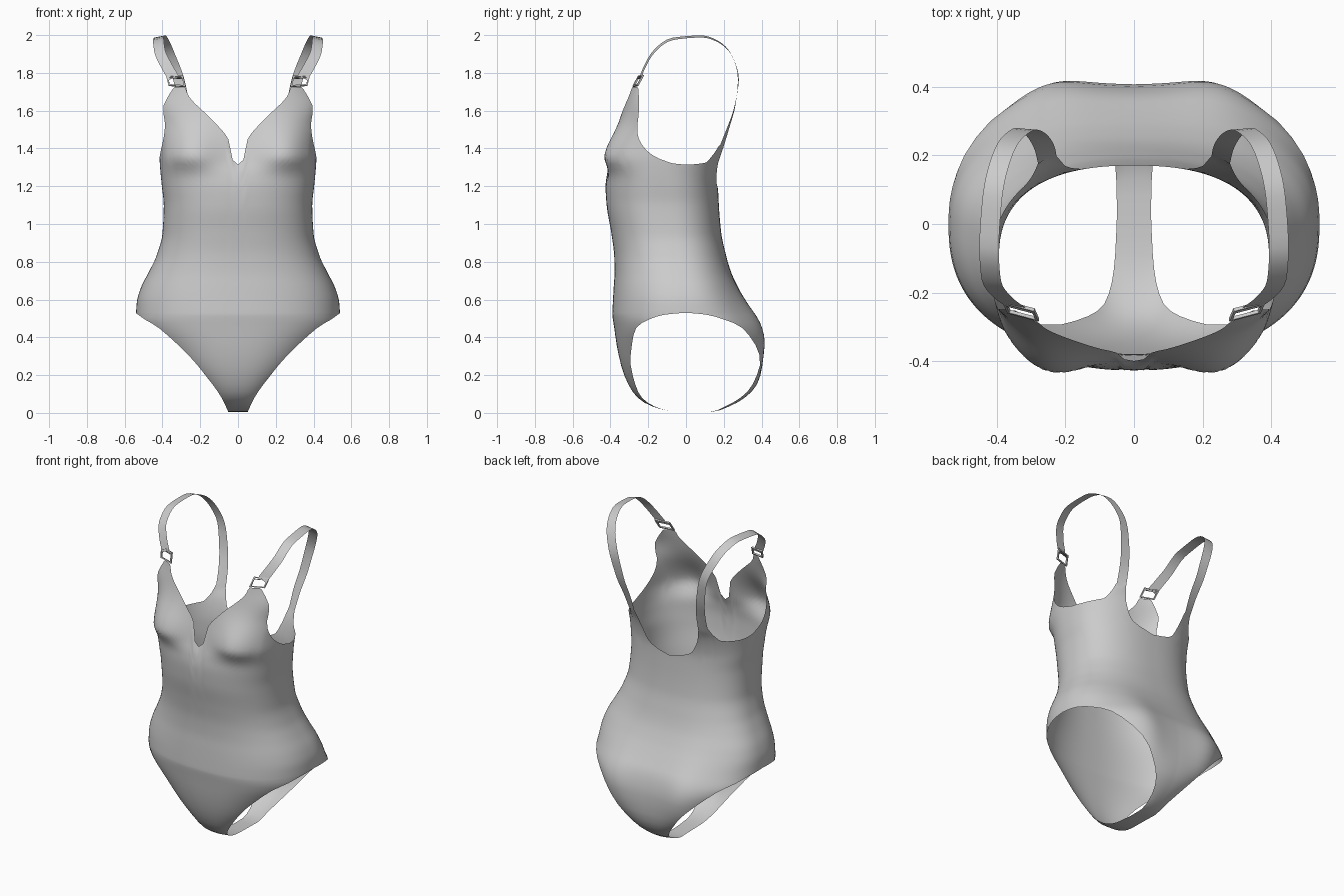
import bpy, bmesh
from math import sin, cos, pi, exp, radians
from mathutils import Vector

cube = bpy.data.objects.get("Cube")
if cube:
    bpy.data.objects.remove(cube)

grey = bpy.data.materials.new("light_grey_fabric")
grey.use_nodes = True
grey.diffuse_color = (0.6, 0.6, 0.6, 1)
grey.node_tree.nodes["Principled BSDF"].inputs["Base Color"].default_value = (0.6, 0.6, 0.6, 1)

POW = 0.83       # squareness of the body rings
COLS = 80        # columns from centre front round to centre back
HIP = 0.53       # height of the leg opening's top


def smooth(keys, t):
    """Monotone cubic through rows of (position, value, value, ...)."""
    n = len(keys)
    t = min(max(t, keys[0][0]), keys[-1][0])
    i = max(k for k in range(n - 1) if keys[k][0] <= t)
    h = keys[i + 1][0] - keys[i][0]
    s = (t - keys[i][0]) / h
    out = []
    for c in range(1, len(keys[0])):
        def slope(k):
            return (keys[k + 1][c] - keys[k][c]) / (keys[k + 1][0] - keys[k][0])

        def tangent(k):
            if k == 0 or k == n - 1:
                return slope(min(k, n - 2))
            a, b = slope(k - 1), slope(k)
            return 2 * a * b / (a + b) if a * b > 0 else 0
        a, b = keys[i][c], keys[i + 1][c]
        out.append(a + (b - a) * s * s * (3 - 2 * s)
                   + h * s * (1 - s) * ((1 - s) * tangent(i) - s * tangent(i + 1)))
    return out


def power(v):
    return max(v, 0) ** POW


def bumps(x, z, front):
    """Bust and seat fullness added along y."""
    if front:
        spread = 0.12 if z > 1.36 else 0.05
        return -0.085 * exp(-((x - 0.27) / 0.115) ** 2 / 2 - ((z - 1.36) / spread) ** 2 / 2)
    return 0.034 * exp(-((x - 0.25) / 0.09) ** 2 / 2 - ((z - 0.38) / 0.16) ** 2 / 2)


def ring_point(w, yc, ym, a, z, front):
    """Point at angle a from the centre line on a squarish half ring."""
    c = power(abs(cos(a)))
    x = w * power(sin(a))
    return x, ym + (yc - ym) * c + bumps(x, z, front) * min(1, 2 * c), z


# Torso rings: height, half width, front y, back y, side y
TORSO = [(0.53, 0.54, -0.39, 0.355, 0), (0.59, 0.535, -0.387, 0.318, -0.005),
         (0.66, 0.515, -0.383, 0.278, -0.01),
         (0.75, 0.47, -0.378, 0.237, -0.03), (0.83, 0.432, -0.38, 0.213, -0.05),
         (0.95, 0.4, -0.395, 0.187, -0.08), (1.1, 0.393, -0.42, 0.174, -0.1),
         (1.2, 0.403, -0.426, 0.17, -0.11), (1.27, 0.41, -0.415, 0.18, -0.12),
         (1.34, 0.415, -0.385, 0.2, -0.12),
         (1.42, 0.417, -0.37, 0.24, -0.11), (1.52, 0.43, -0.352, 0.26, -0.1),
         (1.62, 0.46, -0.335, 0.27, -0.1), (1.72, 0.42, -0.325, 0.27, -0.1)]

# Top edge by angle: neckline, cup point, armhole, back strap root, low back
EDGE = [(0, 1.315), (0.04, 1.34), (0.08, 1.45), (0.17, 1.51), (0.36, 1.605),
        (0.58, 1.685), (0.68, 1.725), (0.88, 1.725), (0.97, 1.64), (1.06, 1.53),
        (1.22, 1.44), (1.45, 1.365), (1.7, 1.32), (1.9, 1.315), (2.3, 1.325),
        (2.42, 1.365), (2.49, 1.42), (2.63, 1.42), (2.7, 1.33), (2.85, 1.22), (pi, 1.175)]

# Leg panels from hip to crotch: step, height, ring half width, centre y, side y, arc
FRONT = [(0, 0.53, 0.54, -0.39, 0, 90), (1, 0.52, 0.54, -0.39, 0, 77),
         (2, 0.495, 0.54, -0.387, 0, 64), (3, 0.45, 0.53, -0.38, 0.015, 49),
         (4, 0.36, 0.45, -0.367, 0.02, 41), (5, 0.25, 0.33, -0.343, -0.03, 36),
         (6, 0.15, 0.2, -0.305, -0.1, 38), (7, 0.08, 0.135, -0.255, -0.12, 36),
         (8, 0.035, 0.1, -0.18, -0.11, 36), (9, 0.012, 0.085, -0.09, -0.08, 36),
         (10, 0.005, 0.077, 0.03, 0.03, 36)]
BACK = [(0, 0.53, 0.54, 0.355, 0, 90), (1, 0.52, 0.54, 0.361, 0.004, 77),
        (2, 0.495, 0.54, 0.374, 0.02, 64), (3, 0.45, 0.53, 0.39, 0.06, 49),
        (4, 0.36, 0.45, 0.406, 0.1, 41), (5, 0.25, 0.33, 0.403, 0.19, 36),
        (6, 0.15, 0.2, 0.375, 0.22, 38), (7, 0.08, 0.13, 0.31, 0.17, 36),
        (8, 0.035, 0.092, 0.23, 0.1, 36), (9, 0.004, 0.08, 0.13, 0.1, 36),
        (10, 0.005, 0.077, 0.03, 0.03, 36)]


def torso_point(t, v):
    z = HIP + (smooth(EDGE, t)[0] - HIP) * v
    w, yf, yb, ym = smooth(TORSO, z)
    front = t <= pi / 2
    return ring_point(w, yf if front else yb, ym, t, z, front)


def panel_point(keys, front, u, v):
    z, w, yc, ym, arc = smooth(keys, v * 10)
    return ring_point(w, yc, ym, radians(arc) * u, z, front)


def add_grid(bm, func, cols, rows):
    grid = [[bm.verts.new(func(i / cols, j / rows)) for j in range(rows + 1)]
            for i in range(cols + 1)]
    for i in range(cols):
        for j in range(rows):
            bm.faces.new((grid[i][j], grid[i + 1][j], grid[i + 1][j + 1], grid[i][j + 1]))


def finish(bm, name, angle):
    bmesh.ops.remove_doubles(bm, verts=bm.verts, dist=0.0004)
    bmesh.ops.recalc_face_normals(bm, faces=bm.faces)
    mesh = bpy.data.meshes.new(name)
    bm.to_mesh(mesh)
    bm.free()
    mesh.materials.append(grey)
    obj = bpy.data.objects.new(name, mesh)
    bpy.context.collection.objects.link(obj)
    mod = obj.modifiers.new("Mirror", 'MIRROR')
    mod.merge_threshold = 0.0005
    bpy.ops.object.select_all(action='DESELECT')
    obj.select_set(True)
    bpy.context.view_layer.objects.active = obj
    bpy.ops.object.shade_smooth_by_angle(angle=radians(angle))


# Body: torso plus front and back leg panels meeting at the crotch
bm = bmesh.new()
add_grid(bm, lambda u, v: torso_point(u * pi, v), COLS, 44)
add_grid(bm, lambda u, v: panel_point(FRONT, True, u, v), COLS // 2, 20)
add_grid(bm, lambda u, v: panel_point(BACK, False, u, v), COLS // 2, 20)
finish(bm, "bodysuit_body", 60)

# Shoulder straps: flat ribbons over the shoulder, from back to buckle
STRAP = [(0, 0.252, 0.185, 1.4), (1, 0.26, 0.22, 1.5), (2, 0.285, 0.26, 1.63),
         (3, 0.315, 0.277, 1.77), (4, 0.36, 0.245, 1.888), (5, 0.392, 0.175, 1.963),
         (6, 0.412, 0.08, 1.993), (7, 0.422, -0.07, 1.98), (8, 0.415, -0.165, 1.918),
         (9, 0.38, -0.215, 1.84), (10, 0.342, -0.243, 1.775)]


def strap_point(u, v):
    t = u * 10
    p = Vector(smooth(STRAP, t))
    d = (Vector(smooth(STRAP, t + 0.1)) - Vector(smooth(STRAP, t - 0.1))).normalized()
    across = Vector((1, 0.1 - 0.6 * max(0, 1 - t / 3), -0.2))
    across = (across - d * across.dot(d)).normalized()
    return p + across * (v - 0.5) * 0.058


bm = bmesh.new()
add_grid(bm, strap_point, 40, 2)
finish(bm, "shoulder_straps", 60)

# Strap buckles: slanted rectangular frames with a thin cross bar
centre = Vector((0.329, -0.253, 1.758))
along = Vector((0.95, 0.25, 0.06)).normalized()
up = Vector((0.2, 0.45, 0.85)).normalized()
out = along.cross(up).normalized()


def add_bar(bm, a, b, half_w, half_h):
    """Box centred at (a, b) in the plane of the buckle."""
    box = bmesh.ops.create_cube(bm, size=2)
    for vert in box["verts"]:
        x, y, z = vert.co
        vert.co = centre + along * (a + x * half_w) + up * (b + y * half_h) + out * z * 0.005


bm = bmesh.new()
for side in (-1, 1):
    add_bar(bm, 0, side * 0.029, 0.047, 0.004)
    add_bar(bm, side * 0.043, 0, 0.004, 0.025)
add_bar(bm, 0, 0.018, 0.039, 0.0025)
finish(bm, "strap_buckles", 30)
